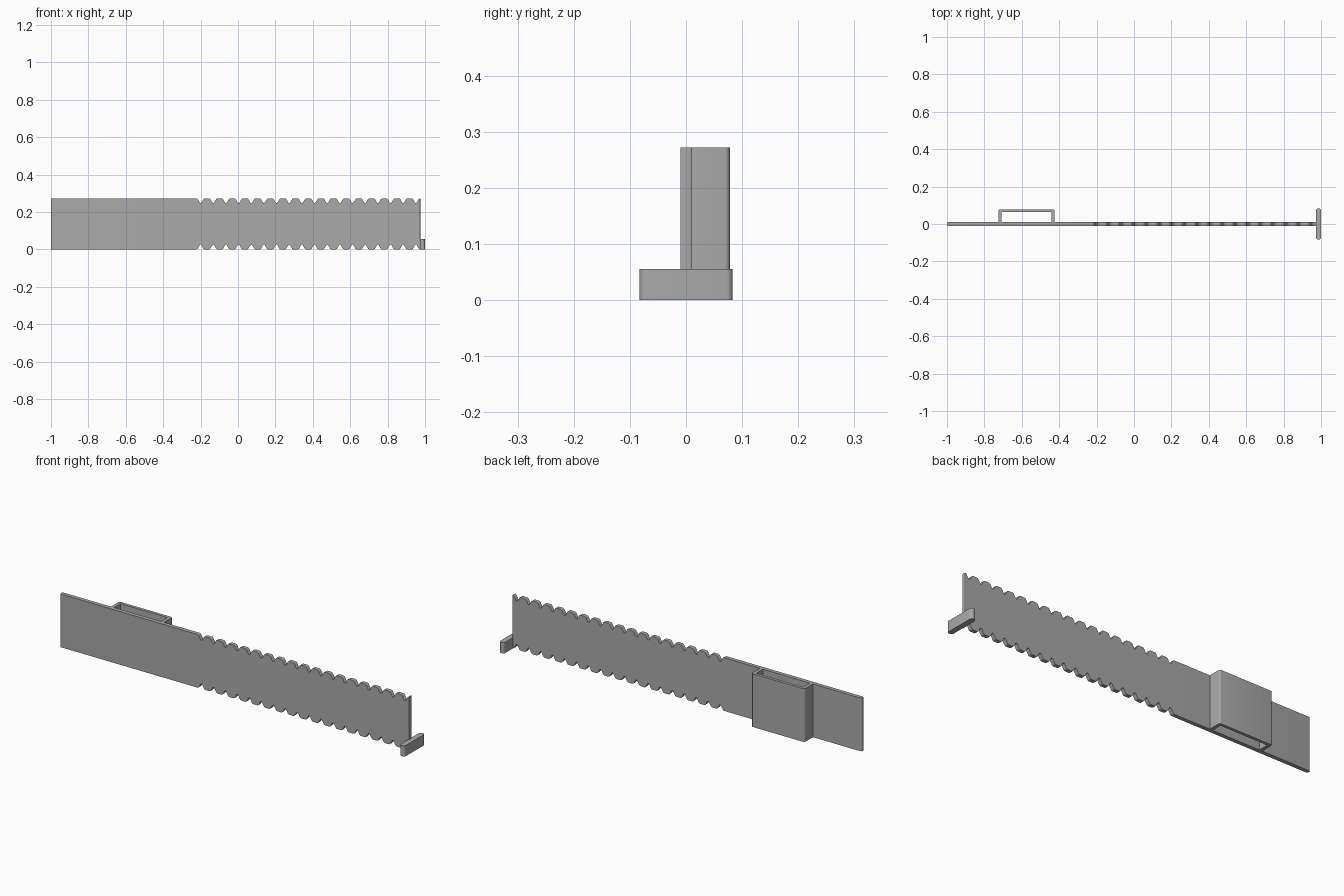
import bpy, bmesh, math
from mathutils import Vector

cube = bpy.data.objects.get("Cube")
if cube:
    bpy.data.objects.remove(cube)

HEIGHT = 0.272
GREY = (0.4, 0.4, 0.4, 1)
grey = bpy.data.materials.new("plain grey")
grey.use_nodes = True
grey.diffuse_color = GREY
grey.node_tree.nodes["Principled BSDF"].inputs["Base Color"].default_value = GREY


def extrude(name, points, direction, rounding=None):
    """Extrude a closed profile; rounding = (edge test, radius)."""
    bm = bmesh.new()
    face = bm.faces.new([bm.verts.new(p) for p in points])
    moved = bmesh.ops.extrude_face_region(bm, geom=[face])["geom"]
    bmesh.ops.translate(bm, vec=direction,
                        verts=[v for v in moved if isinstance(v, bmesh.types.BMVert)])
    if rounding:
        test, radius = rounding
        edges = [e for e in bm.edges if test(*(v.co for v in e.verts))]
        bmesh.ops.bevel(bm, geom=edges, offset=radius, segments=5,
                        profile=0.5, affect='EDGES')
    bmesh.ops.recalc_face_normals(bm, faces=bm.faces)
    mesh = bpy.data.meshes.new(name)
    bm.to_mesh(mesh)
    bm.free()
    mesh.materials.append(grey)
    obj = bpy.data.objects.new(name, mesh)
    bpy.context.collection.objects.link(obj)
    bpy.ops.object.select_all(action='DESELECT')
    obj.select_set(True)
    bpy.context.view_layer.objects.active = obj
    bpy.ops.object.shade_smooth_by_angle(angle=math.radians(32))
    return obj


def vertical(a, b):
    return abs(a.z - b.z) > 0.03 and abs(a.x - b.x) < 1e-4


# Flat blade with rounded V notches along both long edges
half_notch = [(-0.022, 0), (-0.017, 0.002), (-0.014, 0.006), (-0.005, 0.022), (-0.002, 0.025)]
notch = half_notch + [(-x, z) for x, z in reversed(half_notch)]
lower = [(-1, 0)]
for i in range(18):
    lower += [(-0.2 + i * 0.0677 + x, z) for x, z in notch]
lower.append((0.975, 0))
outline = lower + [(x, HEIGHT - z) for x, z in reversed(lower)]
extrude("notched_blade", [(x, -0.01, z) for x, z in outline], Vector((0, 0.02, 0)),
        (vertical, 0.008))

# Open belt-style sleeve on the back, hollow from top to bottom
sleeve = [(-0.725, 0.008), (-0.725, 0.078), (-0.425, 0.078), (-0.425, 0.008),
          (-0.442, 0.008), (-0.442, 0.063), (-0.708, 0.063), (-0.708, 0.008)]
extrude("back_sleeve", [(x, y, 0) for x, y in sleeve], Vector((0, 0, HEIGHT)),
        (lambda a, b: vertical(a, b) and a.y > 0.07, 0.009))

# Small crossbar foot at the end of the blade
bar = [(0.972, -0.083), (1.0, -0.083), (1.0, 0.083), (0.972, 0.083)]
extrude("end_crossbar", [(x, y, 0) for x, y in bar], Vector((0, 0, 0.055)),
        (vertical, 0.011))
